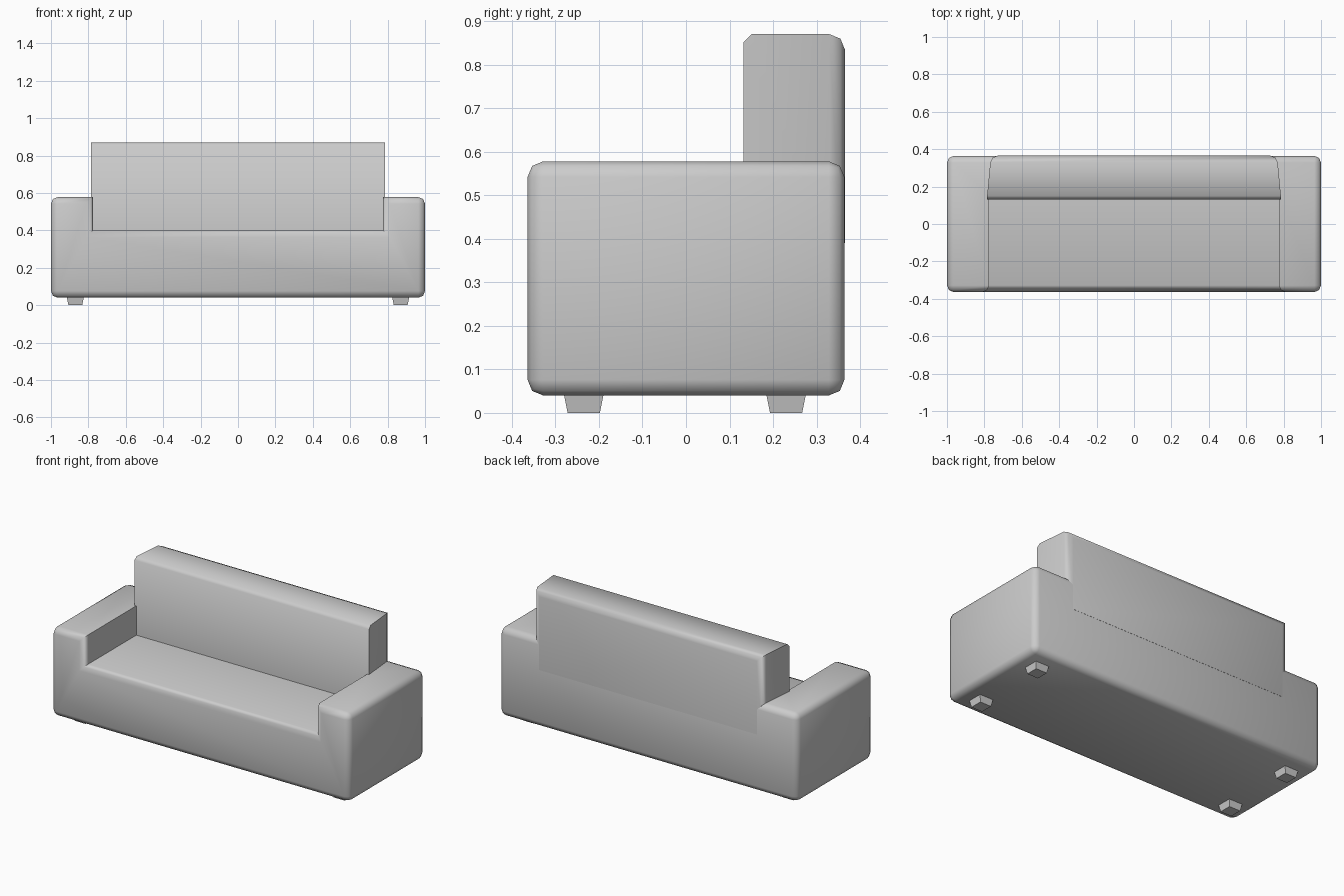
import bpy, bmesh
from itertools import product
from mathutils import Vector

if "Cube" in bpy.data.objects:
    bpy.data.objects.remove(bpy.data.objects["Cube"])


def finish(bm, name):
    bmesh.ops.recalc_face_normals(bm, faces=bm.faces)
    mesh = bpy.data.meshes.new(name)
    bm.to_mesh(mesh)
    bm.free()
    obj = bpy.data.objects.new(name, mesh)
    bpy.context.collection.objects.link(obj)
    return obj


def smooth(obj, angle=0.9):
    bpy.ops.object.select_all(action='DESELECT')
    obj.select_set(True)
    bpy.context.view_layer.objects.active = obj
    bpy.ops.object.shade_smooth_by_angle(angle=angle)


def bevel(bm, edges, width, segments):
    bmesh.ops.bevel(bm, geom=edges, offset=width, offset_type='OFFSET',
                    segments=segments, profile=0.5, affect='EDGES')


def block(plan_low, plan_high, z0, z1):
    """Box between two four-cornered plans."""
    bm = bmesh.new()
    low = [bm.verts.new((x, y, z0)) for x, y in plan_low]
    high = [bm.verts.new((x, y, z1)) for x, y in plan_high]
    bm.faces.new(low[::-1])
    bm.faces.new(high)
    for i in range(4):
        j = (i + 1) % 4
        bm.faces.new((low[i], low[j], high[j], high[i]))
    bmesh.ops.recalc_face_normals(bm, faces=bm.faces)
    return bm


# Body: base, arms and lower back as one shell of grid cells with the seat pocket left out
X, Y, Z = (-1, -0.775, 0.775, 1), (-0.364, 0.16, 0.364), (0.04, 0.40, 0.578)
cuts = (X, Y, Z)
cells = {c for c in product(range(3), range(2), range(2)) if c != (1, 0, 1)}
bm = bmesh.new()
for cell in cells:
    for axis, side in product(range(3), (0, 1)):
        near = list(cell)
        near[axis] += 1 if side else -1
        if tuple(near) in cells:
            continue
        u, v = (axis + 1) % 3, (axis + 2) % 3
        ring = []
        for du, dv in ((0, 0), (1, 0), (1, 1), (0, 1)):
            k = list(cell)
            k[axis] += side
            k[u] += du
            k[v] += dv
            ring.append(bm.verts.new([cuts[i][k[i]] for i in range(3)]))
        bm.faces.new(ring if side else ring[::-1])
bmesh.ops.remove_doubles(bm, verts=bm.verts, dist=1e-4)
bmesh.ops.recalc_face_normals(bm, faces=bm.faces)
bmesh.ops.dissolve_limit(bm, angle_limit=0.02, verts=bm.verts, edges=bm.edges)


def outer(e):
    """Edges on the outside of the box or around the front opening."""
    if e.calc_face_angle_signed() < 0.5:
        return False
    m = (e.verts[0].co + e.verts[1].co) / 2
    hits = (abs(m.x) > 0.99, abs(m.y) > 0.36, m.z < 0.05 or m.z > 0.57)
    return sum(hits) >= 2 or m.y < -0.36


bevel(bm, [e for e in bm.edges if outer(e)], 0.036, 2)
smooth(finish(bm, "sofa_body"))

# Backrest: narrower at the rear, rounded along the top and rear corners
plan = [(-0.787, 0.132), (0.787, 0.132), (0.765, 0.365), (-0.765, 0.365)]
bm = block(plan, plan, 0.39, 0.87)


def on(e, test):
    return all(test(v.co) for v in e.verts)


bevel(bm, [e for e in bm.edges if on(e, lambda c: c.y < 0.14 and c.z > 0.8)], 0.018, 1)
bevel(bm, [e for e in bm.edges if on(e, lambda c: c.y > 0.36)
           and not on(e, lambda c: c.z < 0.4)], 0.035, 2)
smooth(finish(bm, "backrest"))


# Feet: short tapered blocks
def square(x, y, h):
    return [(x - h, y - h), (x + h, y - h), (x + h, y + h), (x - h, y + h)]


for sx, side in ((-1, "left"), (1, "right")):
    for y, end in ((-0.235, "front"), (0.23, "back")):
        finish(block(square(sx * 0.87, y, 0.037), square(sx * 0.87, y, 0.046), 0, 0.045),
               f"{end}_{side}_foot")
